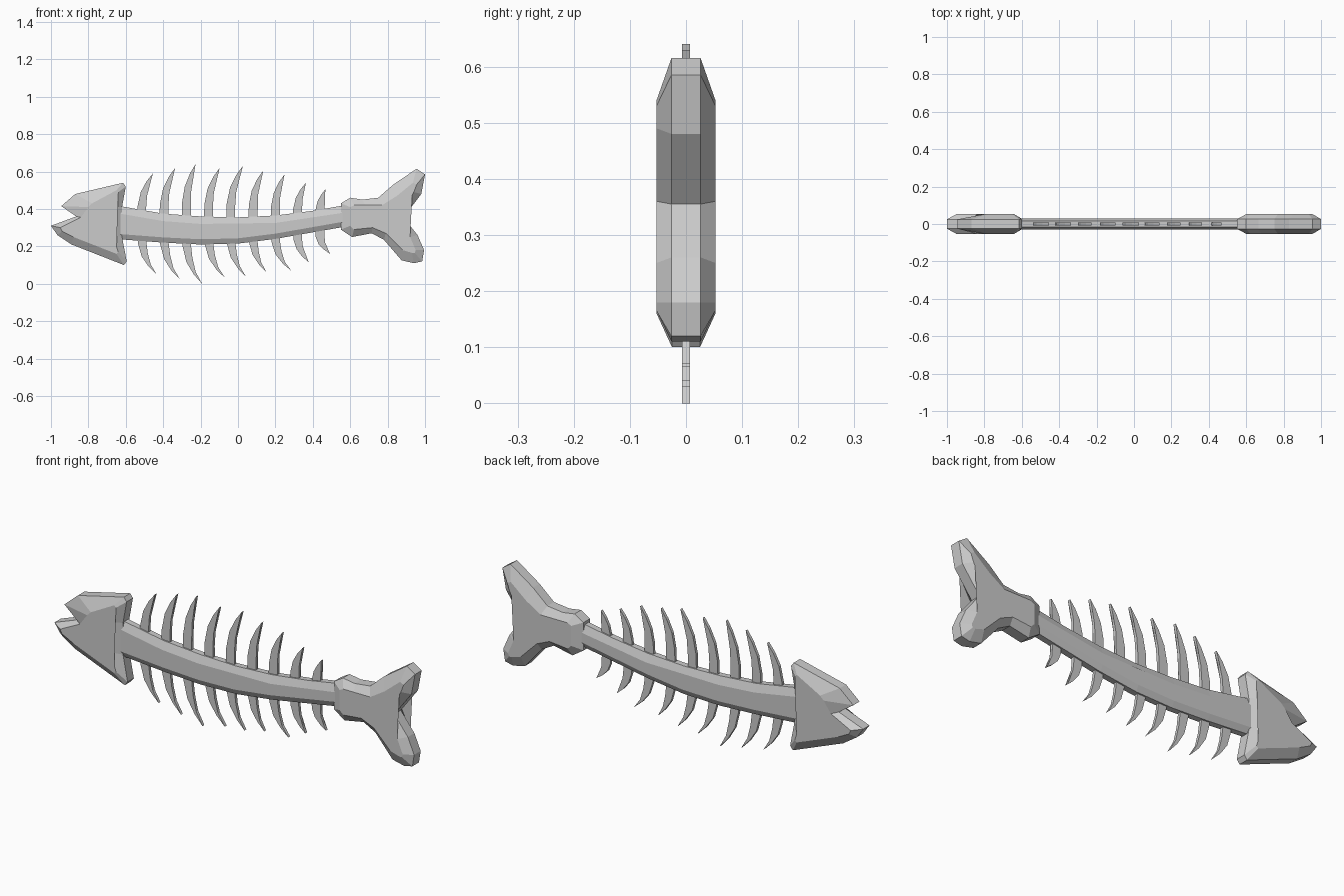
import bpy
import bmesh

cube = bpy.data.objects.get("Cube")
if cube:
    bpy.data.objects.remove(cube, do_unlink=True)

bone = bpy.data.materials.new("bone grey")
bone.use_nodes = True
GREY = (0.6, 0.6, 0.6, 1)
bone.diffuse_color = GREY
bone.node_tree.nodes["Principled BSDF"].inputs["Base Color"].default_value = GREY


def loft(name, layers):
    """Skin matching (x, z) outlines placed at given y depths, capping both ends."""
    bm = bmesh.new()
    rings = [[bm.verts.new((x, y, z)) for x, z in pts] for pts, y in layers]
    n = len(rings[0])
    for a, b in zip(rings, rings[1:]):
        for i in range(n):
            j = (i + 1) % n
            bm.faces.new((a[i], a[j], b[j], b[i]))
    caps = [bm.faces.new(rings[0]), bm.faces.new(rings[-1])]
    bmesh.ops.triangulate(bm, faces=caps)
    bmesh.ops.recalc_face_normals(bm, faces=bm.faces)
    mesh = bpy.data.meshes.new(name)
    bm.to_mesh(mesh)
    bm.free()
    mesh.materials.append(bone)
    obj = bpy.data.objects.new(name, mesh)
    bpy.context.collection.objects.link(obj)
    return obj


def chamfered_plate(name, pairs, edge, face):
    """Flat plate whose rim slopes from the outer outline to the inner one."""
    outer = [p[:2] for p in pairs]
    inner = [p[2:] for p in pairs]
    loft(name, [(inner, -face), (outer, -edge), (outer, edge), (inner, face)])


# Head: outer x, z then inner x, z
chamfered_plate("head", [
    (-1, .31, -.95, .3), (-.865, .36, -.84, .355), (-.945, .415, -.8, .41),
    (-.87, .48, -.78, .43), (-.615, .54, -.65, .5), (-.6, .52, -.64, .49),
    (-.62, .41, -.66, .41), (-.62, .25, -.67, .26), (-.595, .12, -.64, .17),
    (-.61, .1, -.65, .16), (-.89, .21, -.88, .25), (-.965, .26, -.94, .28),
], .025, .0525)

# Tail fin
chamfered_plate("tail_fin", [
    (.55, .43, .6, .41), (.6, .46, .62, .42), (.665, .45, .68, .42),
    (.75, .46, .77, .42), (.83, .53, .85, .47), (.955, .615, .935, .54),
    (1, .585, .955, .53), (.98, .48, .94, .49), (.885, .355, .865, .36),
    (.96, .26, .92, .25), (.995, .18, .95, .18), (.985, .12, .945, .165),
    (.94, .11, .93, .165), (.875, .125, .88, .18), (.78, .235, .79, .27),
    (.715, .27, .72, .3), (.61, .25, .62, .29), (.55, .29, .6, .31),
], .026, .0525)

# Spine: x, bottom z, top z along the sagging backbone
spine = [(-.66, .24, .42), (-.4, .22, .375), (-.2, .21, .36), (0, .215, .355),
         (.2, .24, .365), (.4, .275, .39), (.6, .31, .425)]
chamfered_plate("spine",
                [(x, lo, x, lo + .028) for x, lo, hi in spine]
                + [(x, hi, x, hi - .04) for x, lo, hi in reversed(spine)],
                .015, .03)


# Ribs: swept-back crescents above and below the spine
def rib(name, x, root, lean, tip):
    def level(t):
        return root + (tip - root) * t
    front = [(x + dx + lean * k, level(t)) for dx, k, t in
             ((-.024, 0, 0), (-.026, .07, .3), (-.02, .25, .6), (-.01, .6, .83))]
    back = [(x + dx + lean * k, level(t)) for dx, k, t in
            ((.014, .43, .78), (.018, .18, .52), (.022, .03, .26), (.024, 0, 0))]
    outline = front + [(x + lean, tip)] + back
    loft(name, [(outline, -.0075), (outline, .0075)])


upper = [(.06, .59), (.06, .62), (.05, .64), (.06, .62), (.065, .63),
         (.055, .605), (.05, .585), (.045, .54), (.03, .505)]
lower = [(.08, .05), (.085, .025), (.085, 0), (.09, .03), (.08, .04),
         (.07, .065), (.085, .07), (.06, .115), (.055, .16)]
for i, (up, down) in enumerate(zip(upper, lower)):
    x = -.515 + i * .119
    rib(f"upper_rib_{i + 1}", x, .34, *up)
    rib(f"lower_rib_{i + 1}", x, .29, *down)
